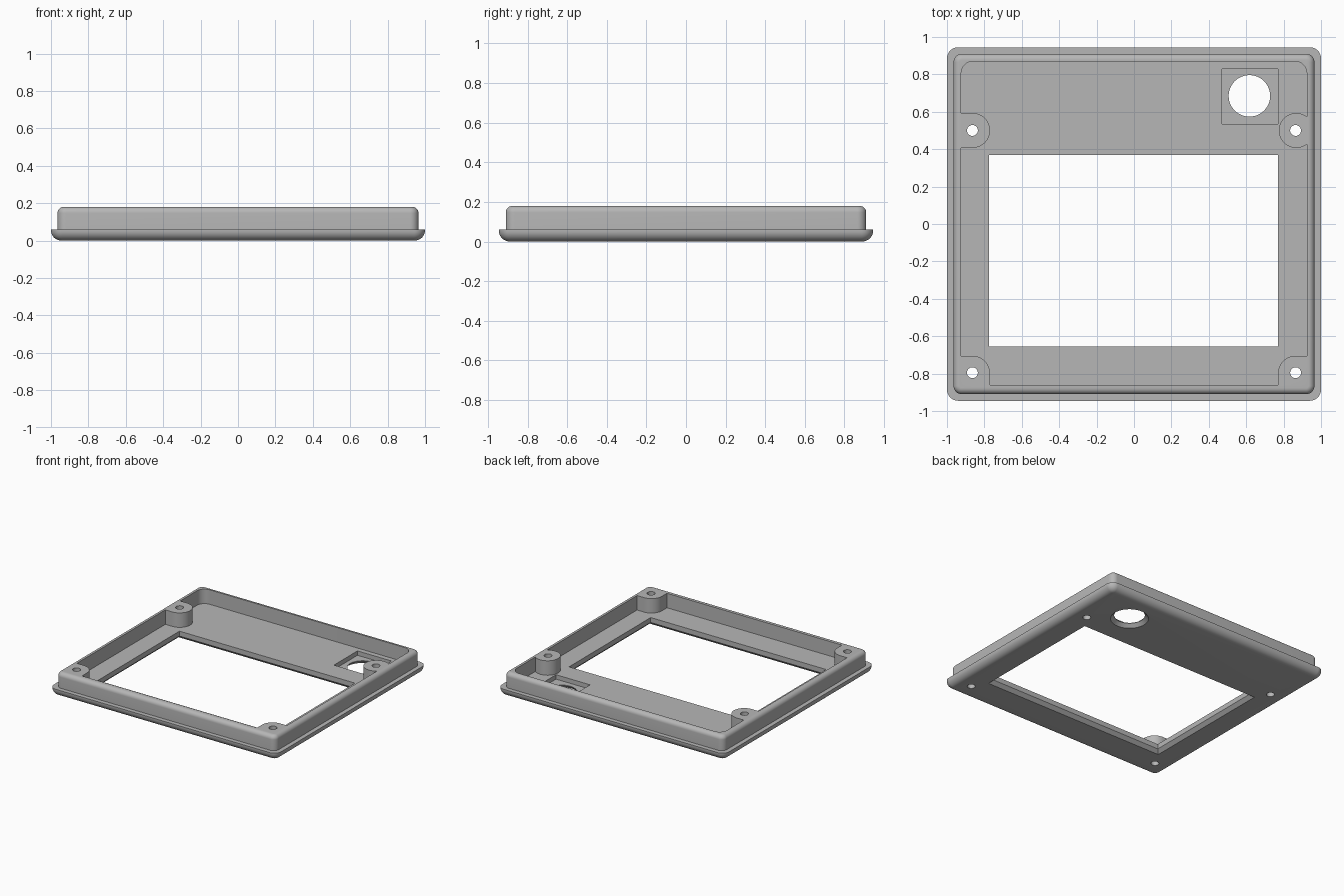
import bpy, bmesh, math

default = bpy.data.objects.get("Cube")
if default:
    bpy.data.objects.remove(default, do_unlink=True)

grey = bpy.data.materials.new("plain grey")
grey.use_nodes = True
grey.diffuse_color = (0.47, 0.47, 0.47, 1)
grey.node_tree.nodes["Principled BSDF"].inputs["Base Color"].default_value = grey.diffuse_color


def outline(cx, cy, hx, hy, r, steps):
    """Rounded rectangle, or a circle when both half sizes equal the radius."""
    if r == 0:
        return [(cx + hx, cy + hy), (cx - hx, cy + hy), (cx - hx, cy - hy), (cx + hx, cy - hy)]
    points = []
    for corner, (sx, sy) in enumerate([(1, 1), (-1, 1), (-1, -1), (1, -1)]):
        for i in range(steps + 1):
            a = math.pi / 2 * (corner + i / steps)
            points.append((cx + sx * (hx - r) + r * math.cos(a),
                           cy + sy * (hy - r) + r * math.sin(a)))
    return points


def loft(name, cx, cy, rings, steps=12):
    """Closed solid through rings of (half x, half y, corner radius, z)."""
    bm = bmesh.new()
    loops = [[bm.verts.new((x, y, z)) for x, y in outline(cx, cy, hx, hy, r, steps)]
             for hx, hy, r, z in rings]
    n = len(loops[0])
    bm.faces.new(loops[0][::-1])
    bm.faces.new(loops[-1])
    for low, high in zip(loops, loops[1:]):
        for i in range(n):
            j = (i + 1) % n
            bm.faces.new((low[i], low[j], high[j], high[i]))
    bmesh.ops.remove_doubles(bm, verts=bm.verts, dist=0.00001)
    bmesh.ops.recalc_face_normals(bm, faces=bm.faces)
    mesh = bpy.data.meshes.new(name)
    bm.to_mesh(mesh)
    bm.free()
    mesh.materials.append(grey)
    ob = bpy.data.objects.new(name, mesh)
    bpy.context.collection.objects.link(ob)
    return ob


def cut(target, cutter):
    mod = target.modifiers.new("cut", "BOOLEAN")
    mod.operation = "DIFFERENCE"
    mod.solver = "EXACT"
    mod.object = cutter
    bpy.context.view_layer.objects.active = target
    bpy.ops.object.modifier_apply(modifier=mod.name)
    bpy.data.objects.remove(cutter, do_unlink=True)


def prism(name, cx, cy, hx, hy, r, z0, z1):
    return loft(name, cx, cy, [(hx, hy, r, z0), (hx, hy, r, z1)])


FLANGE_TOP, TOP, FLOOR = 0.06, 0.18, 0.065
CHAMFER = 0.026

# Outer shell: rounded flange below, filleted wall above
rings = []
R = 0.055
for i in range(9):
    a = math.pi / 2 * i / 8
    inset = R * (1 - math.sin(a))
    rings.append((1 - inset, 0.945 - inset, 0.06 - inset, R * (1 - math.cos(a))))
rings.append((1, 0.945, 0.06, FLANGE_TOP))
R = 0.033
rings.append((0.965, 0.91, 0.045, FLANGE_TOP))
for i in range(9):
    a = math.pi / 2 * i / 8
    inset = R * (1 - math.cos(a))
    rings.append((0.965 - inset, 0.91 - inset, 0.045 - inset, TOP - R + R * math.sin(a)))
frame = loft("bezel_frame", 0, 0, rings)

# Cavity, leaving four screw bosses standing
cavity = prism("cavity_cutter", 0, 0.005, 0.924, 0.865, 0.065, FLOOR, 0.3)
B = 0.093
for side in (-1, 1):
    cut(cavity, prism("corner_boss", side, -1, 0.23, 0.295, B, -0.1, 0.4))
cut(cavity, prism("left_boss", -1, 0.5, 0.23, B, B, -0.1, 0.4))
cut(cavity, prism("right_boss", 0.867, 0.5, B, B, B, -0.1, 0.4))
cut(frame, cavity)


# Openings widen toward the underside
def opening(name, cx, cy, hx, hy, r):
    def grow(d, z):
        return (hx + d, hy + d, r + d if r else 0, z)
    return loft(name, cx, cy, [grow(2 * CHAMFER, -CHAMFER), grow(0, CHAMFER), grow(0, 0.3)])


cut(frame, opening("screen_cutter", -0.002, -0.143, 0.772, 0.513, 0))
cut(frame, prism("recess_cutter", 0.62, 0.682, 0.15, 0.148, 0, 0.03, 0.12))
cut(frame, opening("round_cutter", 0.617, 0.685, 0.111, 0.111, 0.111))

# Screw holes through the bosses
for side in (-1, 1):
    for y in (0.5, -0.795):
        cut(frame, prism("screw_cutter", side * 0.864, y, 0.029, 0.029, 0.029, -0.1, 0.3))

bpy.ops.object.select_all(action="DESELECT")
frame.select_set(True)
bpy.context.view_layer.objects.active = frame
bpy.ops.object.shade_smooth_by_angle(angle=math.radians(30))
